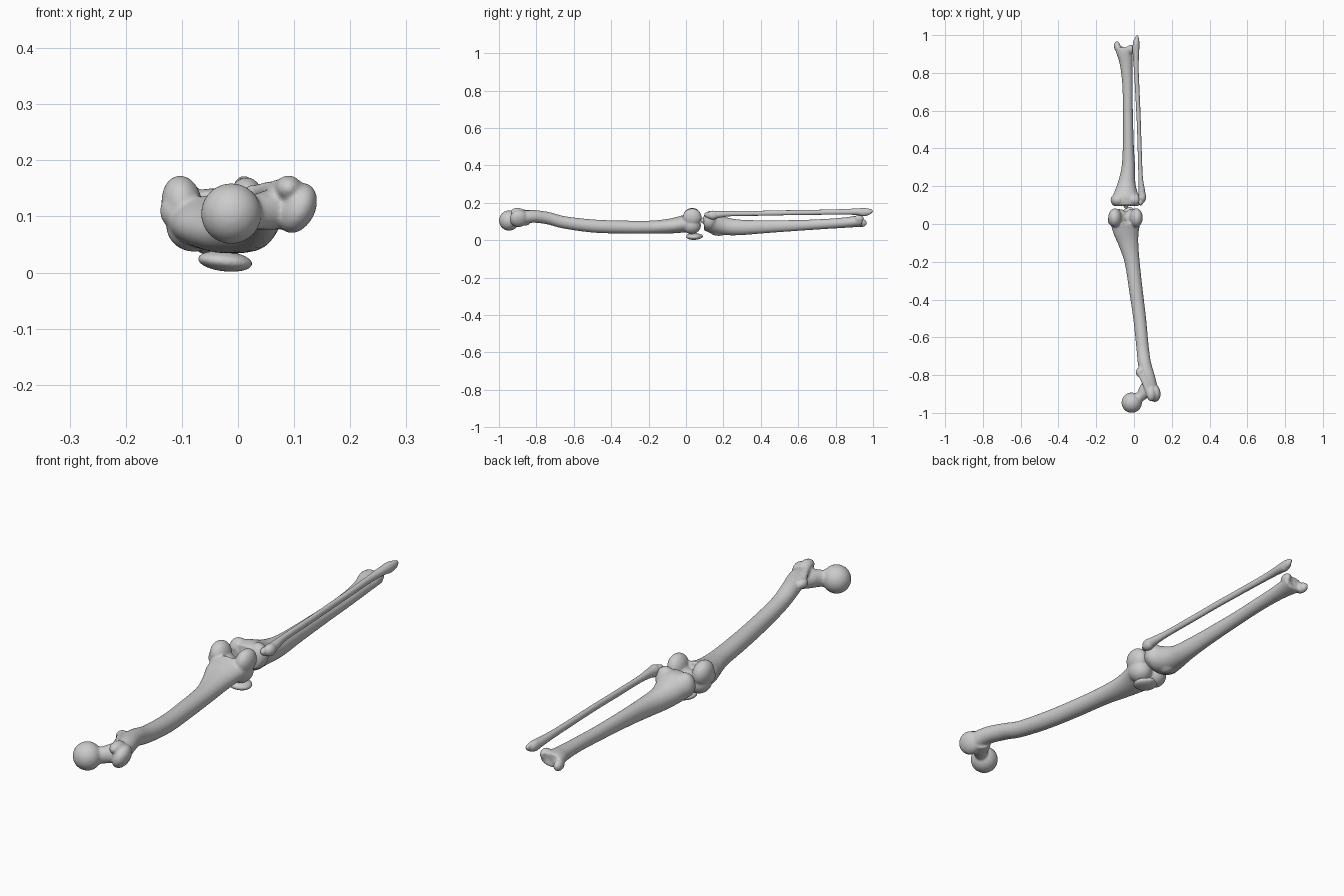
import bpy, bmesh, math
from mathutils import Vector, Matrix, Euler


def ball(bm, c, r, rot=(0, 0, 0)):
    """Ellipsoid with centre, radii and rotation in degrees."""
    m = (Matrix.Translation(c) @ Euler([math.radians(a) for a in rot]).to_matrix().to_4x4()
         @ Matrix.Diagonal((*r, 1)))
    bmesh.ops.create_uvsphere(bm, u_segments=32, v_segments=20, radius=1, matrix=m)


def tube(bm, pts, sub=6, n=28):
    """Smooth loft through (x, y, z, half width, half depth) stations."""
    p = [Vector(q) for q in pts]
    p = [p[0]] + p + [p[-1]]
    st = []
    for i in range(1, len(p) - 2):
        a, b, c, d = p[i - 1:i + 3]
        for k in range(sub):
            t = k / sub
            st.append((b * 2 + (c - a) * t + (a * 2 - b * 5 + c * 4 - d) * t * t
                       + (b * 3 - a - c * 3 + d) * t ** 3) / 2)
    st.append(p[-1])
    rings = []
    for i, s in enumerate(st):
        t = (st[min(i + 1, len(st) - 1)].to_3d() - st[max(i - 1, 0)].to_3d()).normalized()
        up = Vector((0, 0, 1))
        up = (up - t * up.dot(t)).normalized()
        side = t.cross(up)
        rings.append([bm.verts.new(s.to_3d() + side * s[3] * math.cos(2 * math.pi * j / n)
                                   + up * s[4] * math.sin(2 * math.pi * j / n)) for j in range(n)])
    faces = []
    for a, b in zip(rings, rings[1:]):
        for j in range(n):
            k = (j + 1) % n
            faces.append(bm.faces.new((a[j], a[k], b[k], b[j])))
    faces += [bm.faces.new(rings[0]), bm.faces.new(rings[-1])]
    bmesh.ops.recalc_face_normals(bm, faces=faces)


def mesh_object(name, tubes, balls):
    bm = bmesh.new()
    for t in tubes:
        tube(bm, t)
    for b in balls:
        ball(bm, *b)
    me = bpy.data.meshes.new(name)
    bm.to_mesh(me)
    bm.free()
    ob = bpy.data.objects.new(name, me)
    bpy.context.collection.objects.link(ob)
    return ob


def bone(name, tubes=(), balls=(), cuts=(), voxel=0.004, smooth=6):
    """Fuse the masses, carve the hollows and soften the joins."""
    ob = mesh_object(name, tubes, balls)
    bpy.context.view_layer.objects.active = ob

    def mod(kind, **kw):
        m = ob.modifiers.new(kind, kind)
        for k, v in kw.items():
            setattr(m, k, v)
        bpy.ops.object.modifier_apply(modifier=m.name)

    mod('REMESH', mode='VOXEL', voxel_size=voxel)
    for i, c in enumerate(cuts):
        cutter = mesh_object(name + "_cutter", (), (c,))
        mod('BOOLEAN', operation='DIFFERENCE', object=cutter, solver='EXACT')
        bpy.data.objects.remove(cutter)
    mod('REMESH', mode='VOXEL', voxel_size=voxel)
    mod('SMOOTH', factor=0.5, iterations=smooth)
    for f in ob.data.polygons:
        f.use_smooth = True
    return ob


# Femur: bowed shaft, neck, trochanter ridge
bone("femur",
     tubes=[
         [(.098, -.885, .118, .032, .036), (.078, -.82, .127, .036, .034), (.056, -.74, .118, .035, .033),
          (.045, -.65, .095, .033, .033), (.03, -.5, .076, .034, .035), (.01, -.35, .070, .036, .035),
          (-.01, -.2, .069, .040, .035), (-.03, -.1, .074, .054, .039), (-.042, -.035, .083, .070, .044),
          (-.045, .01, .09, .080, .050)],
         [(-.012, -.945, .105, .034, .034), (.03, -.916, .108, .027, .032), (.06, -.885, .112, .038, .036),
          (.085, -.85, .115, .042, .036)],
         [(.085, -.91, .152, .016, .018), (.068, -.87, .151, .013, .014), (.045, -.82, .147, .013, .013),
          (.028, -.785, .139, .016, .016)]],
     balls=[
         ((-.012, -.946, .105), (.054, .054, .054)),             # head
         ((.105, -.893, .115), (.032, .050, .047), (0, 25, 12)),  # greater trochanter
         ((.09, -.9, .150), (.024, .038, .023)),
         ((.028, -.785, .138), (.019, .025, .019)),              # lesser trochanter
         ((-.1, .033, .123), (.036, .050, .050), (0, -8, 0)),     # condyles
         ((.012, .033, .121), (.034, .051, .049), (0, 8, 0)),
         ((-.078, .03, .083), (.05, .049, .046)),
         ((-.008, .03, .079), (.046, .050, .046)),
         ((-.115, .02, .11), (.024, .03, .03))],
     cuts=[
         ((-.044, .065, .160), (.024, .05, .052)),               # intercondylar notch
         ((-.043, .05, .014), (.022, .08, .026)),                # patellar groove
         ((.055, -.925, .158), (.014, .024, .024))])             # trochanteric fossa

# Kneecap
bone("patella",
     balls=[((-.023, .042, .020), (.049, .044, .018), (0, 6, 0)),
            ((-.023, .062, .021), (.024, .03, .013))], voxel=.003, smooth=4)

# Tibia: plateau, tuberosity, shaft and ankle end
bone("tibia",
     tubes=[
         [(-.042, .098, .098, .072, .046), (-.042, .13, .096, .077, .055), (-.042, .165, .085, .063, .054),
          (-.038, .22, .073, .046, .047), (-.03, .3, .068, .036, .041), (-.03, .42, .072, .029, .035),
          (-.032, .6, .079, .026, .029), (-.035, .75, .087, .028, .027), (-.042, .85, .094, .034, .028),
          (-.05, .91, .1, .044, .030), (-.052, .938, .101, .046, .028)]],
     balls=[
         ((-.085, .127, .105), (.039, .036, .049)),
         ((.002, .127, .107), (.039, .036, .049)),
         ((-.042, .1, .105), (.012, .022, .02)),                 # eminence
         ((-.036, .175, .043), (.023, .044, .020)),              # tuberosity
         ((-.088, .938, .092), (.018, .030, .022), (0, 0, 10)),   # inner ankle knob
         ((-.02, .925, .115), (.020, .026, .022))],
     cuts=[
         ((-.045, .966, .1), (.034, .03, .05)),                  # ankle socket
         ((.022, .93, .13), (.024, .06, .022)),                  # fibular notch
         ((-.088, .075, .105), (.032, .021, .036)),              # shallow plateau dishes
         ((.004, .075, .105), (.030, .021, .036)),
         ((-.042, .115, .168), (.018, .05, .02))])

# Fibula: head, slim shaft, outer ankle knob
bone("fibula",
     tubes=[
         [(.038, .115, .133, .014, .014), (.042, .14, .134, .020, .021), (.041, .18, .138, .017, .018),
          (.035, .25, .142, .012, .014), (.030, .4, .144, .011, .014), (.025, .55, .147, .011, .014),
          (.018, .7, .149, .012, .014), (.012, .82, .151, .013, .015), (.010, .9, .152, .017, .017),
          (.011, .945, .151, .018, .021), (.015, .975, .152, .013, .018), (.017, .992, .157, .007, .010)]],
     balls=[
         ((.044, .143, .134), (.021, .030, .024)),
         ((.036, .118, .136), (.013, .020, .016)),
         ((.011, .95, .150), (.018, .035, .022)),
         ((.016, .978, .155), (.010, .022, .013))], voxel=.003, smooth=5)
